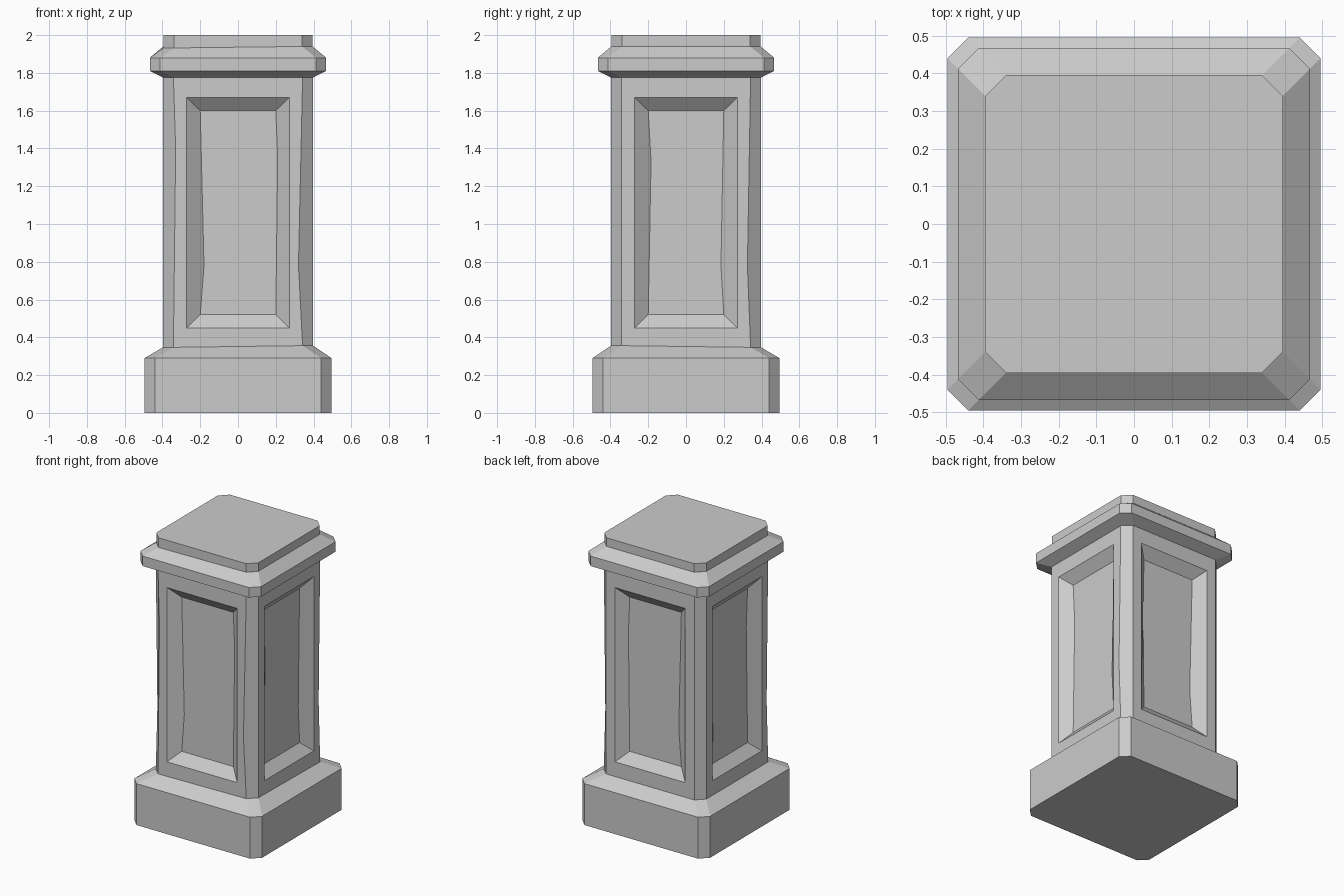
import bpy, bmesh
from math import pi
from mathutils import Matrix, Vector

if "Cube" in bpy.data.objects:
    bpy.data.objects.remove(bpy.data.objects["Cube"])

bm = bmesh.new()
C = 0.055                       # corner chamfer
H = 0.397                       # shaft half width


def on_side(k, u, d, z):
    """Vertex on side k (0 front, 1 right, 2 back, 3 left): u across, d outward."""
    return bm.verts.new(Matrix.Rotation(k * pi / 2, 3, 'Z') @ Vector((u, -d, z)))


def ring(h, z):
    return [on_side(k, s * (h - C), h, z) for k in range(4) for s in (-1, 1)]


def loft(profile):
    rings = [ring(h, z) for h, z in profile]
    for a, b in zip(rings, rings[1:]):
        for i in range(8):
            j = (i + 1) % 8
            bm.faces.new((a[i], a[j], b[j], b[i]))
    return rings


# Plinth with sloped shoulder
plinth = loft([(0.495, 0), (0.495, 0.29), (H, 0.347)])
bm.faces.new(plinth[0][::-1])
plinth[-1][1].co.z = plinth[-1][2].co.z = 0.356

# Moulded cap
cap = loft([(H, 1.775), (0.467, 1.81), (0.467, 1.88), (0.395, 1.94), (0.395, 2.0)])
bm.faces.new(cap[-1])
cap[3][0].co.z = cap[3][7].co.z = 1.932

# Shaft corner edges, some with a chipped midpoint: (ring index) -> (u, z)
chips = {0: (-0.33, 1.4), 1: (0.32, 0.78), 3: (0.325, 0.78), 7: (0.325, 0.78)}
edges = []
for i in range(8):
    mid = [on_side(i // 2, chips[i][0], H, chips[i][1])] if i in chips else []
    edges.append([plinth[-1][i]] + mid + [cap[0][i]])

# Worn points on the left and right edges of each panel floor
wear = [((-0.18, 0.78), (0.21, 1.35)), ((-0.185, 1.33), (0.185, 0.78)),
        ((-0.21, 1.35), (0.18, 0.78)), ((-0.185, 0.78), (0.185, 1.33))]

for k in range(4):
    left, right, nxt = edges[2 * k], edges[2 * k + 1], edges[(2 * k + 2) % 8]
    # Corner chamfer
    bm.faces.new(right[:1] + nxt + right[:0:-1])
    # Frame around the recess
    o = [on_side(k, u, H, z) for u, z in
         ((-0.272, 0.45), (0.272, 0.45), (0.272, 1.67), (-0.272, 1.67))]
    bm.faces.new((left[0], right[0], o[1], o[0]))
    bm.faces.new([o[1]] + right + [o[2]])
    bm.faces.new((o[3], o[2], right[-1], left[-1]))
    bm.faces.new(left + [o[3], o[0]])
    # Sloping recess walls and floor
    d = H - 0.06
    wl, wr = wear[k]
    f = [on_side(k, u, d, z) for u, z in
         ((-0.2, 0.52), (0.2, 0.52), wr, (0.2, 1.6), (-0.2, 1.6), wl)]
    bm.faces.new((o[0], o[1], f[1], f[0]))
    bm.faces.new((o[1], o[2], f[3], f[2], f[1]))
    bm.faces.new((o[2], o[3], f[4], f[3]))
    bm.faces.new((o[3], o[0], f[0], f[5], f[4]))
    bm.faces.new(f)

bmesh.ops.recalc_face_normals(bm, faces=bm.faces)
mesh = bpy.data.meshes.new("stone_pedestal")
bm.to_mesh(mesh)
bm.free()
bpy.context.collection.objects.link(bpy.data.objects.new("stone_pedestal", mesh))
